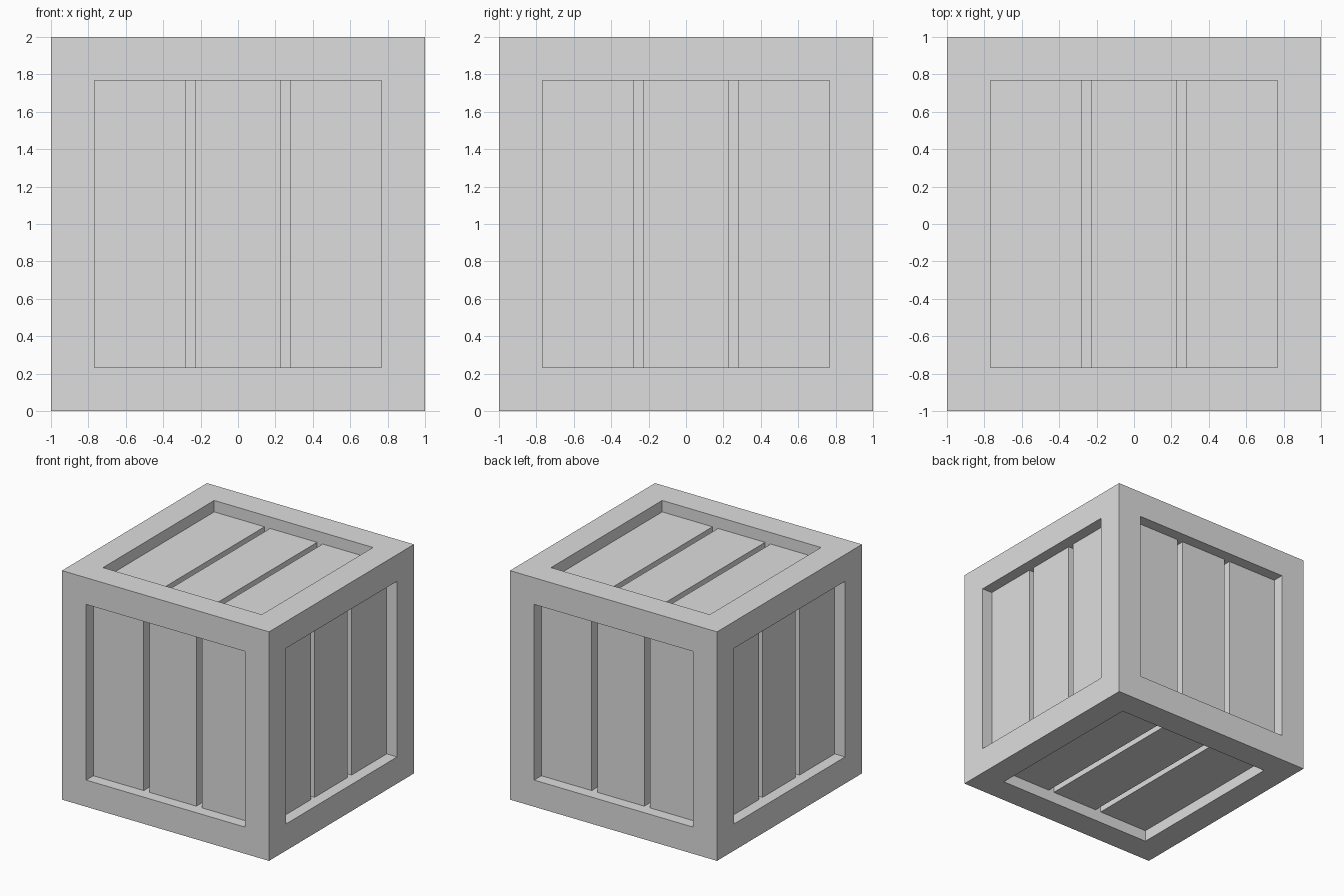
import bpy
import bmesh
from mathutils import Vector

HALF = 1.0         # half the crate's side
OPENING = 0.767    # half the opening in each face
CORE = 0.8         # distance from the centre to the groove floor
SLAT_TOP = 0.9     # distance from the centre to the slat faces
GAPS = (0.227, 0.281)
CENTRE = Vector((0, 0, HALF))

if "Cube" in bpy.data.objects:
    bpy.data.objects.remove(bpy.data.objects["Cube"], do_unlink=True)

grey = bpy.data.materials.new("light grey")
grey.use_nodes = True
colour = (0.73, 0.73, 0.73, 1)
grey.diffuse_color = colour
grey.node_tree.nodes["Principled BSDF"].inputs["Base Color"].default_value = colour


def add_object(name, bm):
    bmesh.ops.recalc_face_normals(bm, faces=bm.faces)
    mesh = bpy.data.meshes.new(name)
    bm.to_mesh(mesh)
    bm.free()
    mesh.materials.append(grey)
    obj = bpy.data.objects.new(name, mesh)
    obj.location = CENTRE
    bpy.context.collection.objects.link(obj)


# Frame: a cube with a square recess sunk into every face
bm = bmesh.new()
bmesh.ops.create_cube(bm, size=2 * HALF)
panels = list(bm.faces)
bmesh.ops.inset_individual(bm, faces=panels, thickness=HALF - OPENING,
                           use_even_offset=True)
for panel in panels:
    inward = -panel.normal.copy()
    floor = bmesh.ops.extrude_discrete_faces(bm, faces=[panel])["faces"][0]
    bmesh.ops.translate(bm, verts=floor.verts, vec=inward * (HALF - CORE))
add_object("crate_frame", bm)


# Slats: three boards in each recess, with grooves between them
def add_slats(name, normal, along):
    normal, along = Vector(normal), Vector(along)
    across = along.cross(normal)
    inner, outer = GAPS
    bottom = CORE - 0.01
    bm = bmesh.new()
    for lo, hi in ((-OPENING, -outer), (-inner, inner), (outer, OPENING)):
        for v in bmesh.ops.create_cube(bm, size=1)["verts"]:
            c = v.co.copy()
            v.co = (across * ((lo + hi) / 2 + c.x * (hi - lo))
                    + along * (c.y * 2 * OPENING)
                    + normal * ((bottom + SLAT_TOP) / 2 + c.z * (SLAT_TOP - bottom)))
    add_object(name, bm)


UP, DEPTH = (0, 0, 1), (0, 1, 0)
add_slats("front_slats", (0, -1, 0), UP)
add_slats("back_slats", (0, 1, 0), UP)
add_slats("left_slats", (1, 0, 0), UP)
add_slats("right_slats", (-1, 0, 0), UP)
add_slats("top_slats", (0, 0, 1), DEPTH)
add_slats("bottom_slats", (0, 0, -1), DEPTH)
